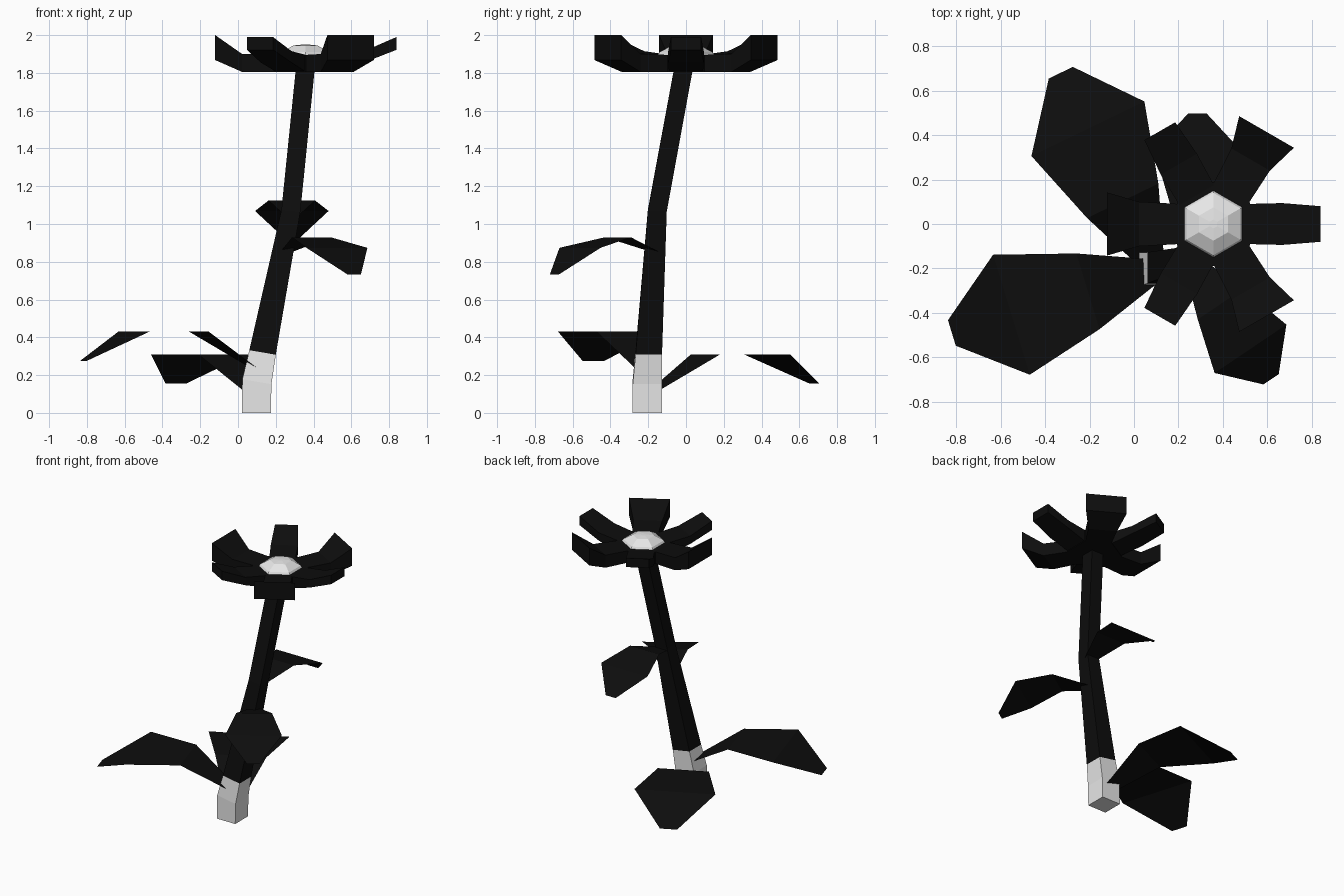
import bpy
from math import sin, cos, pi, radians

old = bpy.data.objects.get("Cube")
if old:
    bpy.data.objects.remove(old, do_unlink=True)


def material(name, value):
    m = bpy.data.materials.new(name)
    m.use_nodes = True
    colour = (value, value, value, 1)
    m.diffuse_color = colour
    m.node_tree.nodes["Principled BSDF"].inputs["Base Color"].default_value = colour
    return m


black = material("near_black", 0.004)
pale = material("pale_grey", 0.8)


def build(name, verts, faces, *mats):
    mesh = bpy.data.meshes.new(name)
    mesh.from_pydata(verts, [], faces)
    for m in mats:
        mesh.materials.append(m)
    mesh.update()
    obj = bpy.data.objects.new(name, mesh)
    bpy.context.collection.objects.link(obj)
    return obj


def loft(name, rings, *mats):
    """Skin a list of equal rings and cap both ends."""
    n = len(rings[0])
    verts = [v for ring in rings for v in ring]
    faces = [(r * n + i, r * n + (i + 1) % n, (r + 1) * n + (i + 1) % n, (r + 1) * n + i)
             for r in range(len(rings) - 1) for i in range(n)]
    last = (len(rings) - 1) * n
    faces += [tuple(reversed(range(n))), tuple(range(last, last + n))]
    return build(name, verts, faces, *mats)


# Square stem: centre x, y, z, half width, tilt of each ring
stem_rings = []
for cx, cy, cz, h, tilt in [(.097, -.205, 0, .077, 0), (.1, -.205, .165, .077, .17),
                            (.13, -.197, .32, .07, .17), (.28, -.152, 1.07, .05, .1),
                            (.357, -.012, 1.83, .05, 0)]:
    stem_rings.append([(cx + sx * h, cy + sy * h, cz - tilt * sx * h)
                       for sx, sy in ((-1, -1), (1, -1), (1, 1), (-1, 1))])
stem = loft("stem", stem_rings, black, pale)
for face in stem.data.polygons:
    face.material_index = 1 if face.center.z < .3 else 0

# Leaves: sheets arching along their length; distance, half width, height
LEAF = [(0, .06, 0), (.3, .178, .19), (.66, .282, .19), (.94, .06, .035)]


def leaf(name, base, heading, size, droop):
    a, d = radians(heading), radians(droop)
    verts = []
    for s, w, z in LEAF:
        z *= 1 if size == 1 else .95
        along = size * (s * cos(d) + z * sin(d))
        up = size * (z * cos(d) - s * sin(d))
        for side in (-1, 1):
            verts.append((base[0] + along * cos(a) - side * w * size * sin(a),
                          base[1] + along * sin(a) + side * w * size * cos(a),
                          base[2] + up))
    build(name, verts, [(i, i + 1, i + 3, i + 2) for i in (0, 2, 4)], black)


leaf("lower_back_leaf", (.08, -.166, .12), 115.8, 1, 0)
leaf("lower_right_leaf", (.08, -.215, .24), 197, 1, 0)
leaf("upper_back_leaf", (.285, -.14, 1.05), 90, .69, 13)
leaf("upper_front_leaf", (.26, -.17, .855), -56, .69, 13)

# Flower head
FX = .357


def hexagon(radius, z):
    return [(FX + radius * cos(pi / 6 + i * pi / 3), radius * sin(pi / 6 + i * pi / 3), z)
            for i in range(6)]


loft("flower_hub", [hexagon(.19, 1.805), hexagon(.19, 1.895)], black)
loft("flower_centre", [hexagon(.156, 1.885), hexagon(.14, 1.91), hexagon(.075, 1.945),
                       hexagon(.02, 1.95)], pale)

# Petals: radius, half width, bottom, top
WIDE = [(.15, .09, 1.805, 1.895), (.335, .1, 1.805, 1.9), (.478, .142, 1.868, 2.0)]
NARROW = [(.15, .09, 1.805, 1.895), (.31, .094, 1.855, 1.915), (.482, .08, 1.922, 1.99)]
for i in range(6):
    a = i * pi / 3
    rings = []
    for r, w, low, high in (WIDE if i % 2 else NARROW):
        rings.append([(FX + r * cos(a) - s * w * sin(a), r * sin(a) + s * w * cos(a), z)
                      for s, z in ((-1, low), (1, low), (1, high), (-1, high))])
    loft(f"petal_{i + 1}", rings, black)
